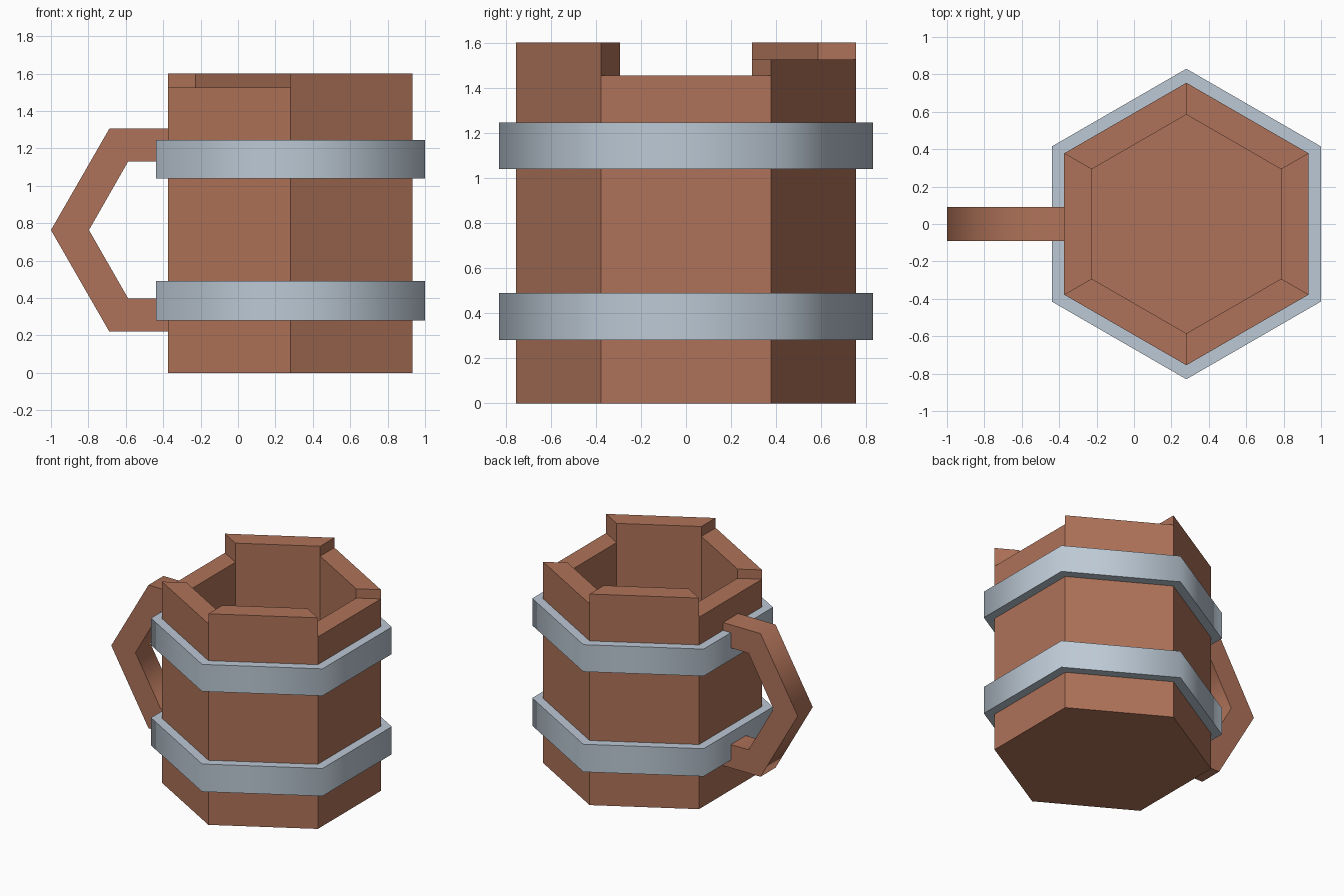
import bpy, math

if "Cube" in bpy.data.objects:
    bpy.data.objects.remove(bpy.data.objects["Cube"])

CX = 0.28  # body axis
BODY_R, INNER_R, HOOP_R = 0.755, 0.585, 0.83
FLOOR_Z = 0.15


def material(name, rgb):
    m = bpy.data.materials.new(name)
    m.diffuse_color = (*rgb, 1)
    m.use_nodes = True
    m.node_tree.nodes["Principled BSDF"].inputs["Base Color"].default_value = m.diffuse_color
    return m


wood = material("wood", (0.43, 0.17, 0.10))
metal = material("metal", (0.50, 0.58, 0.66))


def corner(k, r, z):
    a = math.radians(60 * k - 30)
    return (CX + r * math.cos(a), r * math.sin(a), z)


def ring(r, z):
    return [corner(k, r, z) for k in range(6)]


def make(name, polys, mat, smooth=False):
    """Build an object from a list of polygons, sharing equal corners."""
    index, faces = {}, []
    for p in polys:
        faces.append([index.setdefault(tuple(round(c, 5) for c in v), len(index)) for v in p])
    me = bpy.data.meshes.new(name)
    me.from_pydata(list(index), [], faces)
    me.materials.append(mat)
    ob = bpy.data.objects.new(name, me)
    bpy.context.collection.objects.link(ob)
    if smooth:
        bpy.ops.object.select_all(action='DESELECT')
        ob.select_set(True)
        bpy.context.view_layer.objects.active = ob
        bpy.ops.object.shade_smooth_by_angle(angle=math.radians(70))
    return ob


# Hollow hexagonal body with staves of uneven height
heights = [1.455, 1.525, 1.6] * 2
polys = [ring(BODY_R, 0)[::-1], ring(INNER_R, FLOOR_Z)]
for k, h in enumerate(heights):
    o = lambda j, z: corner(j, BODY_R, z)
    i = lambda j, z: corner(j, INNER_R, z)
    n = k + 1
    polys.append([o(k, 0), o(n, 0), o(n, h), o(k, h)])
    polys.append([i(n, FLOOR_Z), i(k, FLOOR_Z), i(k, h), i(n, h)])
    polys.append([o(k, h), o(n, h), i(n, h), i(k, h)])
    # exposed stave end next to a neighbour of another height
    h2 = heights[n % 6]
    polys.append([o(n, h2), o(n, h), i(n, h), i(n, h2)])
make("mug_body", polys, wood)


# Metal hoops
def hoop(name, z0, z1):
    loop = [(HOOP_R, z0), (HOOP_R, z1), (BODY_R - 0.01, z1), (BODY_R - 0.01, z0)]
    quads = []
    for k in range(6):
        for (r0, a), (r1, b) in zip(loop, loop[1:] + loop[:1]):
            quads.append([corner(k, r0, a), corner(k + 1, r0, a),
                          corner(k + 1, r1, b), corner(k, r1, b)])
    return make(name, quads, metal, True)


hoop("lower_hoop", 0.28, 0.49)
hoop("upper_hoop", 1.04, 1.245)

# Angular handle: outer and inner paths swept across the width
W = 0.09
outer = [(-0.36, 1.305), (-0.688, 1.305), (-1.0, 0.763), (-0.688, 0.22), (-0.36, 0.22)]
inner = [(-0.36, 1.13), (-0.587, 1.13), (-0.797, 0.763), (-0.587, 0.397), (-0.36, 0.397)]
P = lambda p, y: (p[0], y, p[1])
polys = []
for a, b, c, d in zip(outer, outer[1:], inner[1:], inner):
    polys.append([P(a, -W), P(b, -W), P(c, -W), P(d, -W)])
    polys.append([P(d, W), P(c, W), P(b, W), P(a, W)])
    polys.append([P(b, -W), P(a, -W), P(a, W), P(b, W)])
    polys.append([P(d, -W), P(c, -W), P(c, W), P(d, W)])
for a, d, s in ((outer[0], inner[0], 1), (outer[-1], inner[-1], -1)):
    polys.append([P(a, -W), P(d, -W), P(d, W), P(a, W)][::s])
make("handle", polys, wood, True)
